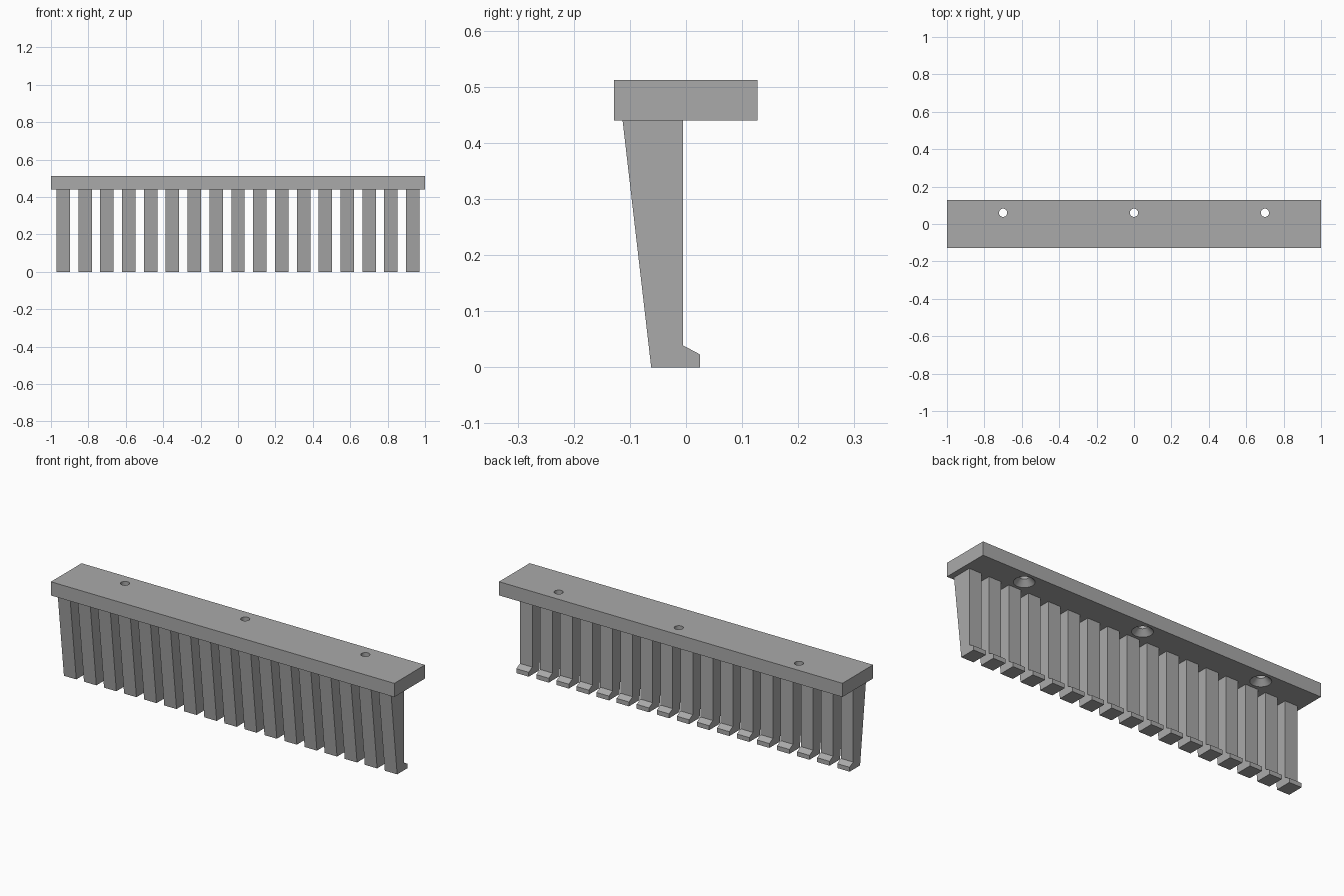
import bpy
import bmesh
from math import cos, sin, tau

cube = bpy.data.objects.get("Cube")
if cube:
    bpy.data.objects.remove(cube, do_unlink=True)

# One plain grey for everything
grey = bpy.data.materials.new("mid_grey")
grey.use_nodes = True
colour = (0.4, 0.4, 0.4, 1)
grey.diffuse_color = colour
grey.node_tree.nodes["Principled BSDF"].inputs["Base Color"].default_value = colour

TOP, UNDERSIDE = 0.512, 0.44
TOOTH_COUNT, PITCH, TOOTH_WIDTH = 17, 0.1168, 0.072
HOLE_Y, HOLE_SPACING, SIDES = 0.06, 0.7, 32


def add_object(name, bm):
    bmesh.ops.recalc_face_normals(bm, faces=bm.faces)
    mesh = bpy.data.meshes.new(name)
    bm.to_mesh(mesh)
    bm.free()
    mesh.materials.append(grey)
    obj = bpy.data.objects.new(name, mesh)
    bpy.context.collection.objects.link(obj)
    return obj


def loft(name, rings):
    """Join closed rings of points into a capped solid."""
    bm = bmesh.new()
    loops = [[bm.verts.new(p) for p in ring] for ring in rings]
    bm.faces.new(loops[0])
    bm.faces.new(loops[-1])
    for a, b in zip(loops, loops[1:]):
        for i in range(len(a)):
            j = (i + 1) % len(a)
            bm.faces.new((a[i], a[j], b[j], b[i]))
    return add_object(name, bm)


# Mounting bar
bar_outline = [(-1, -0.128), (1, -0.128), (1, 0.127), (-1, 0.127)]
bar = loft("mounting_bar", [[(x, y, z) for x, y in bar_outline]
                            for z in (UNDERSIDE, TOP)])

# Screw holes, countersunk from below: (radius, height)
hole_profile = [(0.05, UNDERSIDE - 0.02), (0.05, UNDERSIDE),
                (0.022, UNDERSIDE + 0.028), (0.022, TOP + 0.02)]
for n in (-1, 0, 1):
    rings = [[(n * HOLE_SPACING + r * cos(tau * k / SIDES),
               HOLE_Y + r * sin(tau * k / SIDES), z) for k in range(SIDES)]
             for r, z in hole_profile]
    cutter = loft("screw_hole_cutter", rings)
    cutter.hide_render = True
    cutter.hide_set(True)
    cut = bar.modifiers.new("screw_hole", "BOOLEAN")
    cut.operation = "DIFFERENCE"
    cut.solver = "EXACT"
    cut.object = cutter

# Smooth hole walls with crisp rims
bpy.ops.object.select_all(action="DESELECT")
bar.select_set(True)
bpy.context.view_layer.objects.active = bar
for modifier in list(bar.modifiers):
    bpy.ops.object.modifier_apply(modifier=modifier.name)
bpy.ops.object.shade_smooth_by_angle(angle=0.5)

# Tapered teeth with a small hooked lip at the back of the foot
tooth_profile = [(-0.113, UNDERSIDE), (-0.062, 0), (0.025, 0),
                 (0.025, 0.023), (-0.005, 0.039), (-0.005, UNDERSIDE)]
for n in range(TOOTH_COUNT):
    x = (n - (TOOTH_COUNT - 1) / 2) * PITCH
    loft("tooth", [[(x + side * TOOTH_WIDTH / 2, y, z) for y, z in tooth_profile]
                   for side in (-1, 1)])
